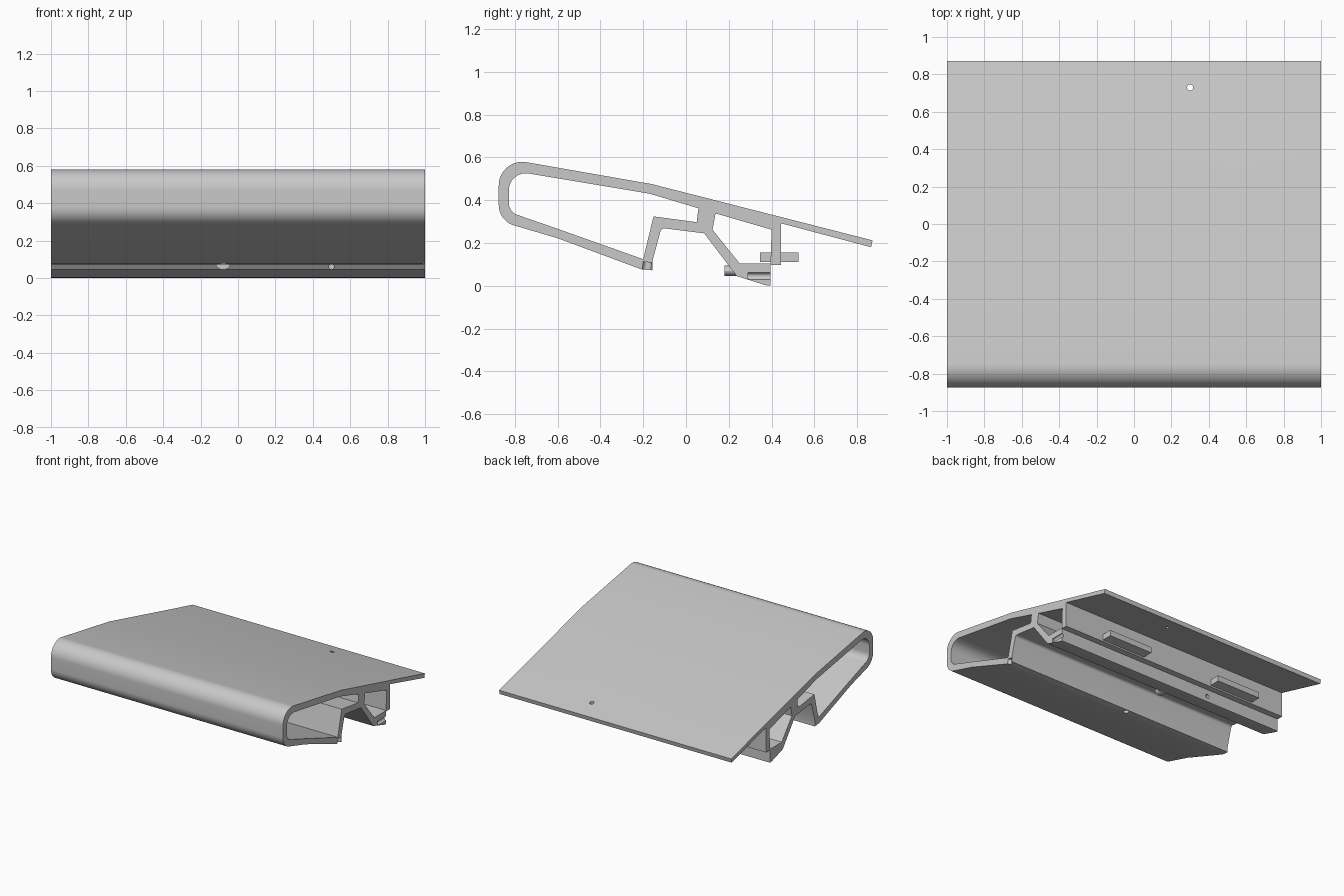
import bpy
import bmesh
import math
from mathutils import Vector, Matrix

cube = bpy.data.objects.get("Cube")
if cube:
    bpy.data.objects.remove(cube, do_unlink=True)

grey = bpy.data.materials.new("light grey")
grey.use_nodes = True
grey.diffuse_color = (0.58, 0.58, 0.58, 1)
grey.node_tree.nodes["Principled BSDF"].inputs["Base Color"].default_value = grey.diffuse_color


def rounded(points, steps=12):
    """Closed outline; a third value on a corner is its fillet radius."""
    out = []
    for i, p in enumerate(points):
        c = Vector(p[:2])
        if len(p) < 3:
            out.append(c)
            continue
        a = (Vector(points[i - 1][:2]) - c).normalized()
        b = (Vector(points[(i + 1) % len(points)][:2]) - c).normalized()
        half = a.angle(b) / 2
        centre = c + (a + b).normalized() * p[2] / math.sin(half)
        reach = p[2] / math.tan(half)
        start, end = c + a * reach - centre, c + b * reach - centre
        for k in range(steps + 1):
            t = k / steps
            out.append(centre + start.lerp(end, t).normalized() * p[2])
    return out


def add_object(name, bm):
    mesh = bpy.data.meshes.new(name)
    bmesh.ops.recalc_face_normals(bm, faces=bm.faces)
    bm.to_mesh(mesh)
    bm.free()
    mesh.materials.append(grey)
    obj = bpy.data.objects.new(name, mesh)
    bpy.context.collection.objects.link(obj)
    return obj


def extrude_profile(name, loops, x0, x1):
    """Fill outlines (first outer, rest hollow) and extrude along x."""
    bm = bmesh.new()
    for loop in loops:
        verts = [bm.verts.new((x0, p.x, p.y)) for p in loop]
        for i, v in enumerate(verts):
            bm.edges.new((verts[i - 1], v))
    bmesh.ops.triangle_fill(bm, edges=bm.edges[:], use_beauty=True, normal=(1, 0, 0))
    geo = bmesh.ops.extrude_face_region(bm, geom=bm.faces[:], use_keep_orig=True)["geom"]
    moved = [g for g in geo if isinstance(g, bmesh.types.BMVert)]
    bmesh.ops.translate(bm, verts=moved, vec=(x1 - x0, 0, 0))
    return add_object(name, bm)


def rod(name, start, end, r0, r1=None, sides=20):
    a, b = Vector(start), Vector(end)
    turn = (b - a).to_track_quat('Z', 'Y').to_matrix().to_4x4()
    bm = bmesh.new()
    bmesh.ops.create_cone(bm, cap_ends=True, segments=sides, radius1=r0,
                          radius2=r0 if r1 is None else r1, depth=(b - a).length,
                          matrix=Matrix.Translation((a + b) / 2) @ turn)
    return add_object(name, bm)


# Section outline: top skin, nose, foot, saddle, lower lip and rear web
outer = rounded([
    (0.872, 0.212), (-0.16, 0.475), (-0.875, 0.6, 0.11), (-0.875, 0.303, 0.1),
    (-0.6, 0.222), (-0.21, 0.077), (-0.157, 0.072), (-0.157, 0.115),
    (-0.115, 0.27, 0.02), (0.085, 0.245, 0.01), (0.237, 0.045), (0.37, 0.003),
    (0.395, 0), (0.395, 0.098), (0.443, 0.098), (0.443, 0.292), (0.865, 0.18)])
nose_hollow = rounded([
    (0.058, 0.362), (-0.17, 0.43), (-0.828, 0.54, 0.08), (-0.828, 0.345, 0.06),
    (-0.6, 0.266), (-0.2, 0.124), (-0.152, 0.324), (0.05, 0.297)])
rear_hollow = rounded([
    (0.138, 0.338), (0.124, 0.262), (0.25, 0.105), (0.395, 0.105), (0.4, 0.262)])
panel = extrude_profile("extruded_panel", [outer, nose_hollow, rear_hollow], -1, 1)

# Drilled holes: rear edge, lip, foot and end faces
cutters = [
    rod("top_hole_cutter", (0.3, 0.73, 0.1), (0.3, 0.73, 0.4), 0.016),
    rod("lip_front_cutter", (0.5, 0.15, 0.06), (0.5, 0.28, 0.06), 0.014),
    rod("lip_rear_cutter", (-0.35, 0.29, 0.045), (-0.35, 0.45, 0.045), 0.016),
    rod("lip_end_cutter", (1, 0.29, 0.045), (1, 0.45, 0.045), 0.016),
    rod("foot_hole_cutter", (-0.08, -0.187, 0.05), (-0.08, -0.175, 0.14), 0.026, 0.012),
    rod("foot_end_cutter", (1, -0.187, 0.05), (1, -0.18, 0.11), 0.02),
]
for cutter in cutters:
    cutter.hide_render = True
    mod = panel.modifiers.new(cutter.name, 'BOOLEAN')
    mod.operation = 'DIFFERENCE'
    mod.solver = 'EXACT'
    mod.object = cutter
bpy.context.view_layer.objects.active = panel
panel.select_set(True)
for mod in list(panel.modifiers):
    bpy.ops.object.modifier_apply(modifier=mod.name)
for cutter in cutters:
    bpy.data.objects.remove(cutter, do_unlink=True)

# Small stop boss on the front of the lip
boss = rod("lip_boss", (-0.08, 0.18, 0.07), (-0.08, 0.24, 0.07), 0.025)
for v in boss.data.vertices:
    v.co.x = -0.08 + (v.co.x + 0.08) * 1.5

# Two flat tabs passing through the rear web
tab_outline = rounded([(0.345, 0.11), (0.525, 0.11), (0.525, 0.155), (0.345, 0.155)])
for side, x in (("left", 0.47), ("right", -0.53)):
    extrude_profile("web_tab_" + side, [tab_outline], x - 0.19, x + 0.19)

bpy.ops.object.select_all(action='DESELECT')
for obj in (panel, boss):
    obj.select_set(True)
bpy.context.view_layer.objects.active = panel
bpy.ops.object.shade_smooth_by_angle(angle=math.radians(25))
